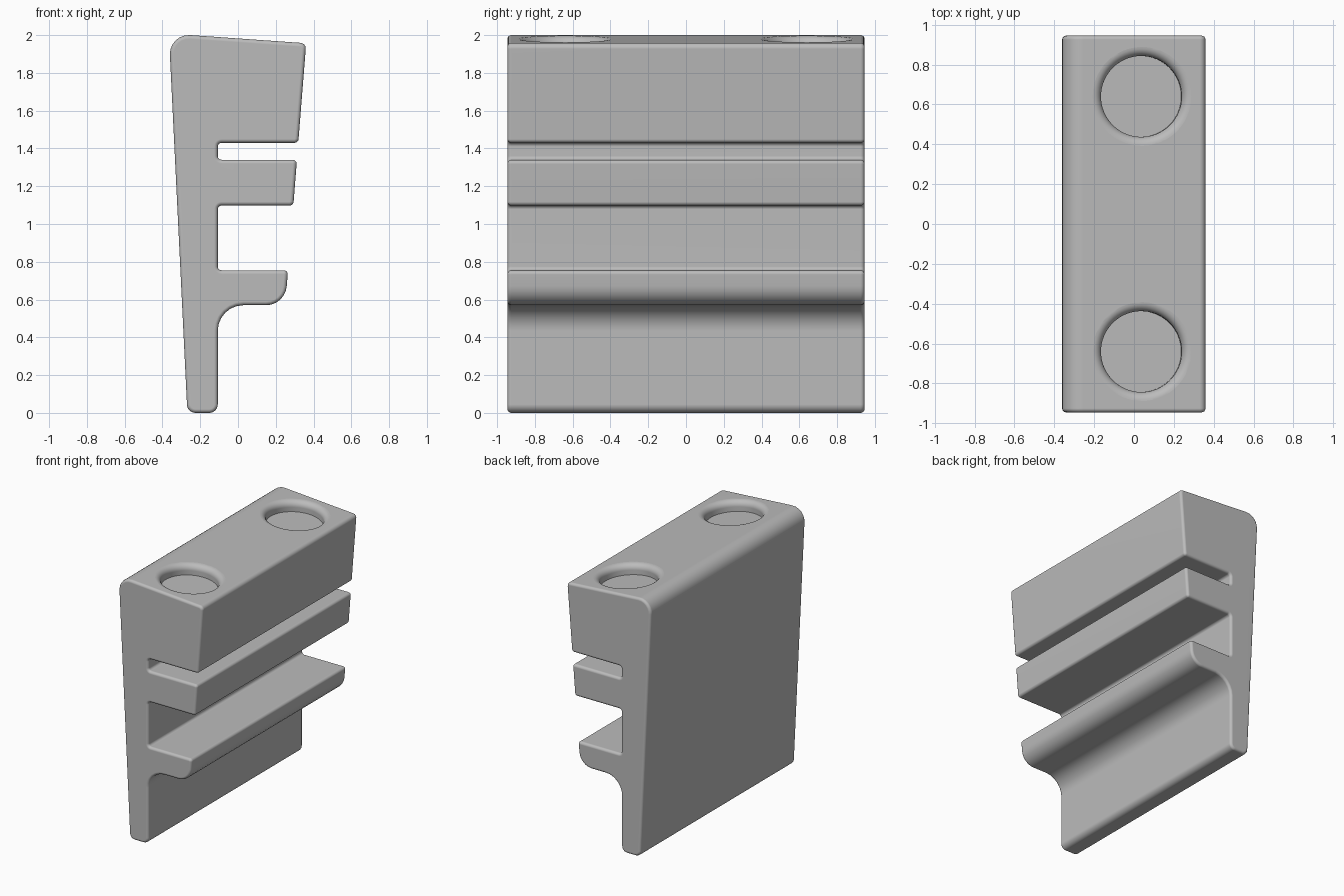
import bpy, bmesh, math
from mathutils import Vector, Matrix

cube = bpy.data.objects.get("Cube")
if cube:
    bpy.data.objects.remove(cube, do_unlink=True)

HALF = 0.945      # half length along y
ROUND = 0.02      # rounding of the two end faces
ARC = 7           # points per rounded corner

# Bracket cross-section: corner x, z and corner radius, counter-clockwise
CORNERS = [
    (-0.268, 0, 0.045), (-0.107, 0, 0.045),
    (-0.107, 0.57, 0.135), (0.25, 0.57, 0.11),
    (0.265, 0.755, 0.021), (-0.107, 0.755, 0.02),
    (-0.107, 1.098, 0.02), (0.293, 1.098, 0.021),
    (0.312, 1.34, 0.021), (-0.107, 1.34, 0.02),
    (-0.107, 1.43, 0.02), (0.319, 1.43, 0.021),
    (0.361, 1.957, 0.03), (-0.366, 2.008, 0.1),
]


def outline(inset):
    """Rounded cross-section, moved inward by the given distance."""
    pts = [Vector(c[:2]) for c in CORNERS]
    result = []
    for i, p in enumerate(pts):
        d0 = (p - pts[i - 1]).normalized()
        d1 = (pts[(i + 1) % len(pts)] - p).normalized()
        n0, n1 = Vector((-d0.y, d0.x)), Vector((-d1.y, d1.x))
        miter = (n0 + n1) / (1 + n0.dot(n1))
        side = 1 if d0.cross(d1) > 0 else -1
        radius = CORNERS[i][2]
        centre = p + miter * side * radius
        r = radius - side * inset
        turn = d0.angle(d1) * side
        for k in range(ARC):
            a = turn * k / (ARC - 1)
            out = Matrix.Rotation(a, 2) @ (-n0 * side)
            result.append(centre + out * r)
    return result


def make_object(name, bm):
    bmesh.ops.recalc_face_normals(bm, faces=bm.faces)
    mesh = bpy.data.meshes.new(name)
    bm.to_mesh(mesh)
    bm.free()
    obj = bpy.data.objects.new(name, mesh)
    bpy.context.collection.objects.link(obj)
    return obj


# Bracket body: rounded ends joined by a straight run
bm = bmesh.new()
steps = [math.pi / 2 * k / 4 for k in range(5)]
half = [(HALF - ROUND * (1 - math.cos(a)), ROUND * (1 - math.sin(a))) for a in steps]
stations = [(-y, d) for y, d in reversed(half)] + half
rings = []
for y, d in [(s * (HALF - ROUND + ROUND * math.cos(a)), ROUND * (1 - math.sin(a)))
             for s, seq in ((-1, steps), (1, steps[::-1])) for a in seq]:
    rings.append([bm.verts.new((p.x, y, p.y)) for p in outline(d)])
for a, b in zip(rings, rings[1:]):
    for i in range(len(a)):
        bm.faces.new((a[i - 1], a[i], b[i], b[i - 1]))
bm.faces.new(rings[0])
bm.faces.new(rings[-1])
body = make_object("bracket_body", bm)

# Screw recesses: round pockets with a flared lip, square to the sloping top
top_a, top_b = Vector(CORNERS[-1][:2]), Vector(CORNERS[-2][:2])
slope = top_b - top_a
tilt = math.atan2(-slope.y, slope.x)
hole_x = 0.04
hole_z = top_a.y + slope.y * (hole_x - top_a.x) / slope.x
lip, radius, depth, sides = 0.045, 0.203, 0.08, 64
flare = [(radius, -depth)]
for k in range(8):
    a = math.pi / 2 * k / 7
    flare.append((radius + lip * (1 - math.cos(a)), -lip * (1 - math.sin(a))))
flare.append((radius + lip, 0.1))

for y in (-0.64, 0.64):
    bm = bmesh.new()
    loops = []
    for r, z in flare:
        loops.append([bm.verts.new((r * math.cos(t), r * math.sin(t), z))
                      for t in (math.tau * k / sides for k in range(sides))])
    for a, b in zip(loops, loops[1:]):
        for i in range(sides):
            bm.faces.new((a[i - 1], a[i], b[i], b[i - 1]))
    bm.faces.new(loops[0])
    bm.faces.new(loops[-1])
    bm.transform(Matrix.Translation((hole_x, y, hole_z)) @ Matrix.Rotation(tilt, 4, 'Y'))
    cutter = make_object("recess_cutter", bm)
    cutter.hide_render = True
    cut = body.modifiers.new("recess", 'BOOLEAN')
    cut.operation = 'DIFFERENCE'
    cut.solver = 'EXACT'
    cut.object = cutter
    bpy.context.view_layer.objects.active = body
    bpy.ops.object.modifier_apply(modifier=cut.name)
    bpy.data.objects.remove(cutter, do_unlink=True)

# Plain grey finish and smooth shading
grey = bpy.data.materials.new("plain_grey")
grey.use_nodes = True
colour = (0.5, 0.5, 0.5, 1)
grey.diffuse_color = colour
grey.node_tree.nodes["Principled BSDF"].inputs["Base Color"].default_value = colour
body.data.materials.clear()
body.data.materials.append(grey)

bpy.ops.object.select_all(action='DESELECT')
body.select_set(True)
bpy.context.view_layer.objects.active = body
bpy.ops.object.shade_smooth_by_angle(angle=math.radians(35))
weighted = body.modifiers.new("even_shading", 'WEIGHTED_NORMAL')
weighted.keep_sharp = True
